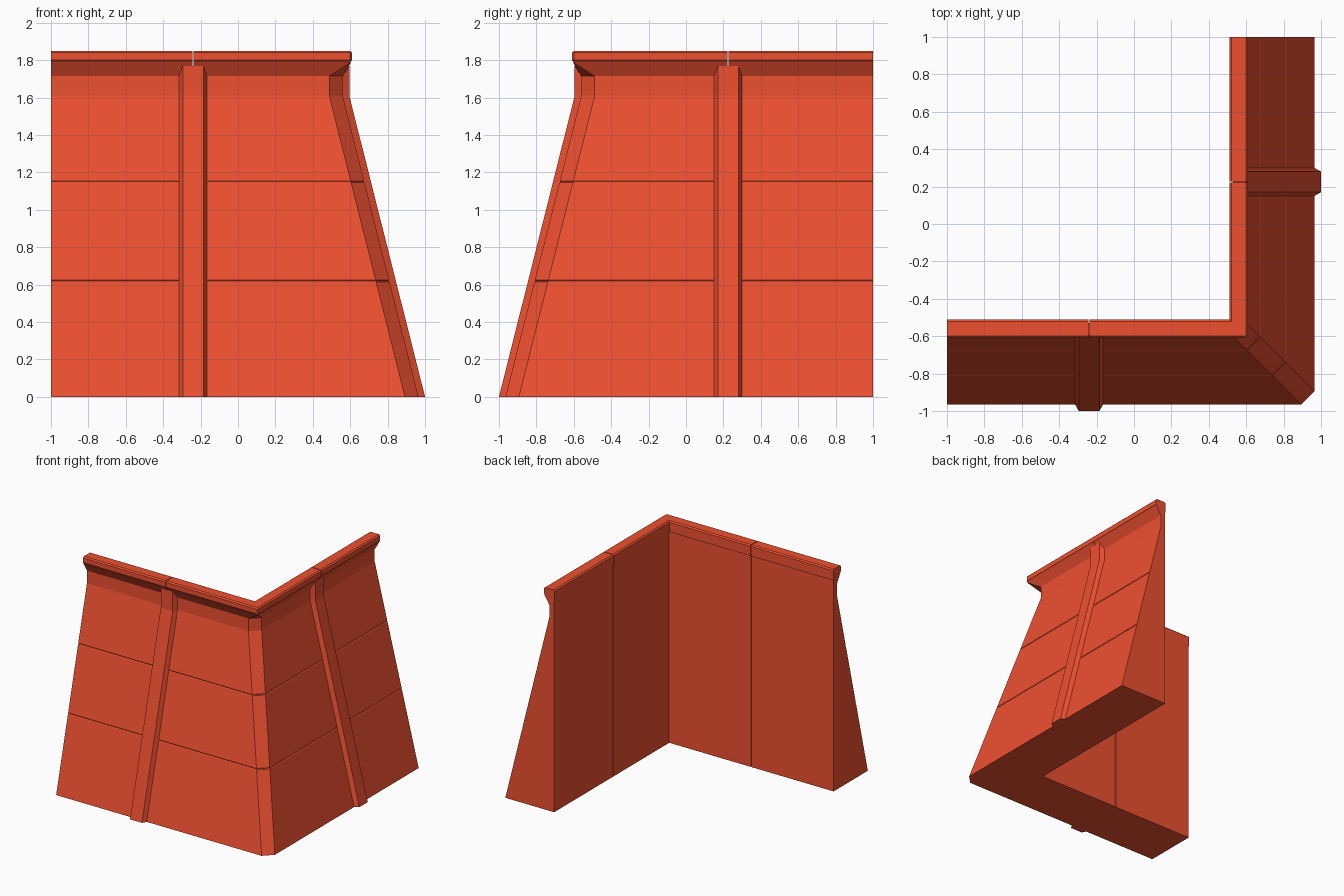
import bpy, bmesh

if "Cube" in bpy.data.objects:
    bpy.data.objects.remove(bpy.data.objects["Cube"])

mat = bpy.data.materials.new("red_paint")
mat.diffuse_color = (0.85, 0.08, 0.03, 1)
mat.use_nodes = True
mat.node_tree.nodes["Principled BSDF"].inputs["Base Color"].default_value = mat.diffuse_color

JOINT_X, JOINT_Y, GAP = -0.24, 0.225, 0.003


def loft(name, rings):
    """Skin a row of matching closed loops and close both ends."""
    bm = bmesh.new()
    rows = [[bm.verts.new(p) for p in ring] for ring in rings]
    n = len(rows[0])
    for a, b in zip(rows, rows[1:]):
        for i in range(n):
            j = (i + 1) % n
            bm.faces.new((a[i], a[j], b[j], b[i]))
    bm.faces.new(rows[0])
    bm.faces.new(rows[-1])
    bmesh.ops.remove_doubles(bm, verts=bm.verts, dist=1e-5)
    bmesh.ops.recalc_face_normals(bm, faces=bm.faces)
    mesh = bpy.data.meshes.new(name)
    bm.to_mesh(mesh)
    bm.free()
    mesh.materials.append(mat)
    obj = bpy.data.objects.new(name, mesh)
    bpy.context.collection.objects.link(obj)
    return obj


def on_front(s, d, z):
    return (s, -d, z)


def on_right(s, d, z):
    return (d, s, z)


def slope(z):
    """Outward distance of the battered wall face at height z."""
    return 0.965 - 0.405 * z / 1.61


# Profiles: outward distance, height, corner chamfer
C = 0.072
wall = [(0.515, 0, 0), (slope(0), 0, C)]
for z in (0.62, 1.15):                      # fine panel seams
    wall += [(slope(z - 0.005), z - 0.005, C), (slope(z) - 0.004, z, C),
             (slope(z + 0.005), z + 0.005, C)]
wall += [(0.56, 1.61, C), (0.56, 1.715, C), (0.605, 1.79, 0), (0.515, 1.79, 0)]

cap = [(0.515, 1.755, 0), (0.51, 1.765, 0), (0.51, 1.84, 0), (0.52, 1.85, 0),
       (0.60, 1.85, 0.006), (0.61, 1.84, 0.01), (0.61, 1.80, 0.01), (0.60, 1.79, 0.006),
       (0.56, 1.755, 0)]

# Wall and coping, each in two straight pieces and one corner piece
for part, prof in (("wall", wall), ("coping", cap)):
    loft("front_" + part, [[on_front(s, d, z) for d, z, c in prof]
                           for s in (-1, JOINT_X - GAP)])
    loft("right_" + part, [[on_right(s, d, z) for d, z, c in prof]
                           for s in (JOINT_Y + GAP, 1)])
    loft("corner_" + part, [
        [on_front(JOINT_X + GAP, d, z) for d, z, c in prof],
        [(d - c, -d, z) for d, z, c in prof],
        [(d, c - d, z) for d, z, c in prof],
        [on_right(JOINT_Y - GAP, d, z) for d, z, c in prof]])

# Buttress ribs covering the joints
for name, place, mid in (("front_rib", on_front, JOINT_X), ("right_rib", on_right, JOINT_Y)):
    rings = []
    for d, z_side, z_face in ((0.965, 0, 0), (0.56, 1.61, 1.61), (0.56, 1.715, 1.77)):
        half = [(0.075, 0.53, z_side), (0.075, d, z_side), (0.055, d + 0.035, z_face)]
        ring = [place(mid - w, e, z) for w, e, z in half]
        ring += [place(mid + w, e, z) for w, e, z in reversed(half)]
        rings.append(ring)
    loft(name, rings)
